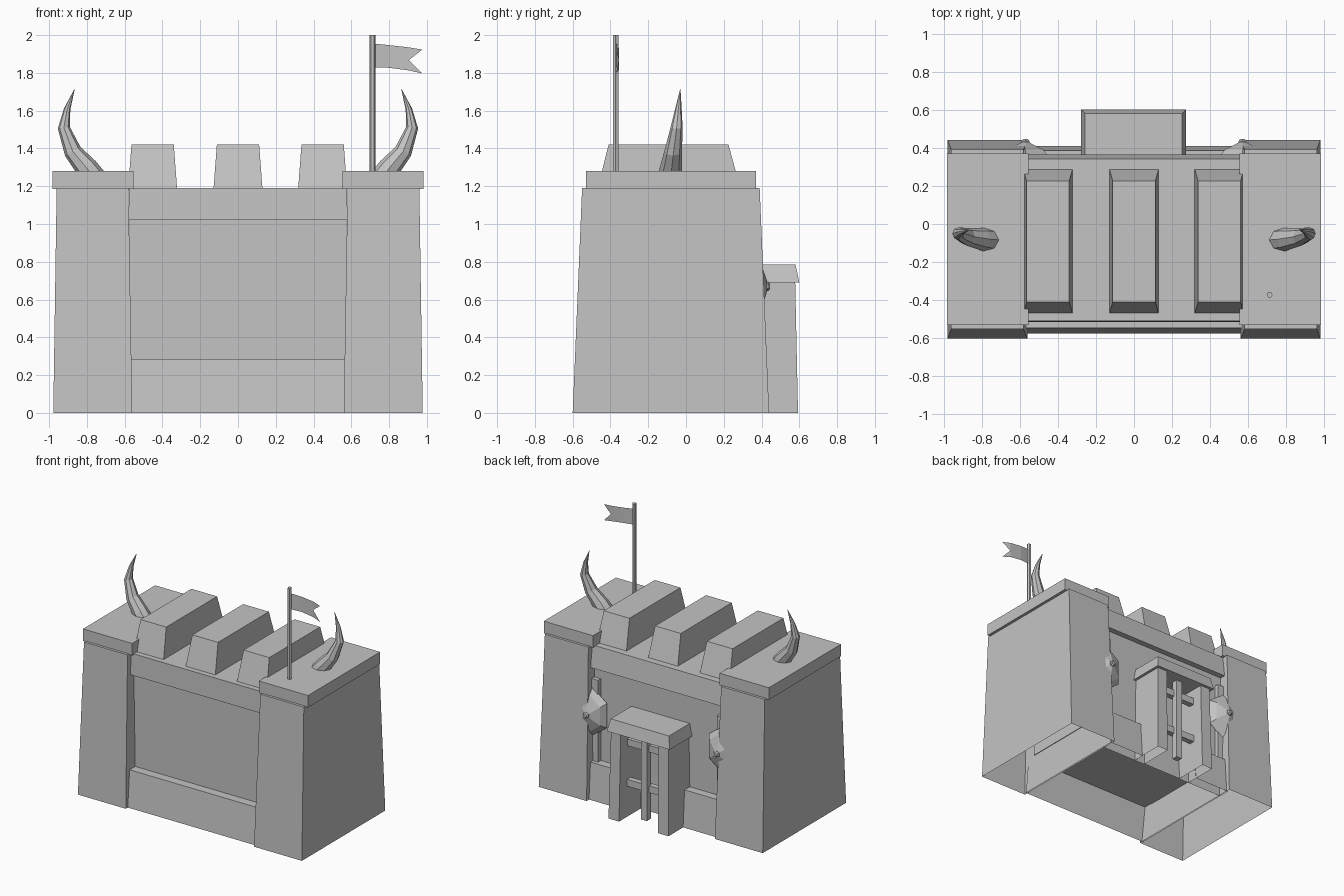
import bpy
import bmesh
import math
from mathutils import Vector

cube = bpy.data.objects.get("Cube")
if cube:
    bpy.data.objects.remove(cube, do_unlink=True)

stone = bpy.data.materials.new("plain_grey")
stone.use_nodes = True
grey = (0.55, 0.55, 0.55, 1.0)
stone.diffuse_color = grey
for node in stone.node_tree.nodes:
    if node.type == 'BSDF_PRINCIPLED':
        node.inputs["Base Color"].default_value = grey


def build(name, verts, faces, mirrored=False, tidy=True):
    """Make a flat shaded object, optionally mirrored to the other side in x."""
    side = -1 if mirrored else 1
    bm = bmesh.new()
    points = [bm.verts.new((side * x, y, z)) for x, y, z in verts]
    for face in faces:
        bm.faces.new([points[i] for i in face])
    if tidy:
        bmesh.ops.recalc_face_normals(bm, faces=bm.faces)
    mesh = bpy.data.meshes.new(name)
    bm.to_mesh(mesh)
    bm.free()
    mesh.materials.append(stone)
    obj = bpy.data.objects.new(name, mesh)
    bpy.context.scene.collection.objects.link(obj)


def block(name, z_range, base, top=None, hollow=False, mirrored=False):
    """Tapered box; base and top are (x0, x1, y0, y1)."""
    verts = []
    for z, (x0, x1, y0, y1) in zip(z_range, (base, top or base)):
        verts += [(x0, y0, z), (x1, y0, z), (x1, y1, z), (x0, y1, z)]
    faces = [(4, 5, 6, 7)]
    faces += [(i, (i + 1) % 4, (i + 1) % 4 + 4, i + 4) for i in range(4)]
    if not hollow:
        faces.append((3, 2, 1, 0))
    build(name, verts, faces, mirrored)


def loft(name, rings, mirrored=False):
    """Skin a list of equally long point rings and cap both ends."""
    n = len(rings[0])
    verts = [p for ring in rings for p in ring]
    faces = [tuple(range(n)), tuple(range(len(verts) - n, len(verts)))]
    for r in range(len(rings) - 1):
        for i in range(n):
            j = (i + 1) % n
            faces.append((r * n + i, r * n + j, r * n + n + j, r * n + n + i))
    build(name, verts, faces, mirrored)


def ring(center, u, v, sides):
    """Ellipse of points around center, spanned by u and v."""
    angles = [math.tau * i / sides for i in range(sides)]
    return [Vector(center) + Vector(u) * math.cos(a) + Vector(v) * math.sin(a)
            for a in angles]


def horn(name, mirrored):
    path = [(0.74, -0.085, 1.215, 0.065), (0.8, -0.08, 1.295, 0.06),
            (0.875, -0.068, 1.385, 0.047), (0.922, -0.05, 1.51, 0.032),
            (0.904, -0.04, 1.61, 0.017), (0.865, -0.03, 1.715, 0.001)]
    rings = []
    for i, (x, y, z, r) in enumerate(path):
        a, b = path[max(i - 1, 0)], path[min(i + 1, len(path) - 1)]
        normal = Vector((b[2] - a[2], 0, a[0] - b[0])).normalized()
        rings.append(ring((x, y, z), normal * r, (0, r, 0), 8))
    loft(name, rings, mirrored)


# Main wall: hollow plinth, recessed panel body and projecting top band
block("wall_plinth", (0, 0.285), (-0.57, 0.57, -0.575, 0.325),
      (-0.57, 0.57, -0.545, 0.32), hollow=True)
block("wall_panel", (0.28, 1.1), (-0.575, 0.575, -0.475, 0.32),
      (-0.575, 0.575, -0.475, 0.32))
block("wall_top_band", (1.02, 1.19), (-0.578, 0.578, -0.514, 0.365),
      (-0.578, 0.578, -0.51, 0.342))

# Three long merlons across the roof
for label, x in (("right", -0.452), ("middle", 0), ("left", 0.448)):
    block(label + "_merlon", (1.18, 1.42), (x - 0.13, x + 0.13, -0.47, 0.29),
          (x - 0.112, x + 0.112, -0.41, 0.225))

# Paired parts
for label, flip in (("left", False), ("right", True)):
    block(label + "_tower", (0, 1.19), (0.56, 0.978, -0.6, 0.44),
          (0.58, 0.96, -0.55, 0.39), hollow=True, mirrored=flip)
    block(label + "_tower_cap", (1.185, 1.28), (0.553, 0.983, -0.53, 0.37),
          mirrored=flip)
    horn(label + "_horn", flip)
    block(label + "_back_sill", (0, 0.285), (0.26, 0.57, 0.32, 0.41),
          (0.25, 0.57, 0.31, 0.385), hollow=True, mirrored=flip)
    block(label + "_gate_post", (0, 0.7), (0.17, 0.262, 0.32, 0.593),
          (0.165, 0.25, 0.31, 0.578), hollow=True, mirrored=flip)
    # Wall ornament: upright strip, faceted shield and knob
    block(label + "_ornament_strip", (0.28, 0.93), (0.52, 0.58, 0.3, 0.355),
          mirrored=flip)
    loft(label + "_shield",
         [ring((0.57, y, 0.67), (0, 0, s * 0.16), (s * 0.12, 0, 0), 6)
          for y, s in ((0.35, 1.2), (0.39, 0.9), (0.432, 0.12))], flip)
    loft(label + "_shield_knob",
         [ring((0.57, y, 0.67), (0, 0, r), (r, 0, 0), 6)
          for y, r in ((0.41, 0.025), (0.435, 0.025), (0.445, 0.015))], flip)

# Gate at the back: roof slab and crossed bars
block("gate_roof", (0.69, 0.785), (-0.277, 0.272, 0.3, 0.6),
      (-0.257, 0.252, 0.3, 0.58))
block("gate_upright_bar", (0.03, 0.7), (-0.025, 0.025, 0.475, 0.525))
for label, z in (("lower", 0.27), ("upper", 0.59)):
    block("gate_" + label + "_bar", (z - 0.027, z + 0.027),
          (-0.19, 0.19, 0.45, 0.495))

# Flag pole and swallow-tailed flag
loft("flag_pole", [ring((0.712, -0.372, z), (0.015, 0, 0), (0, 0.016, 0), 6)
                   for z in (1.27, 2.0)])
flag_points = [(0.72, -0.37, 1.83), (0.72, -0.37, 1.955),
               (0.8, -0.358, 1.827), (0.8, -0.358, 1.947),
               (0.905, -0.356, 1.813), (0.905, -0.356, 1.868),
               (0.905, -0.356, 1.935),
               (0.975, -0.37, 1.797), (0.975, -0.37, 1.923)]
build("flag", flag_points,
      [(0, 2, 3, 1), (2, 4, 5, 6, 3), (4, 7, 5), (5, 8, 6)], tidy=False)
